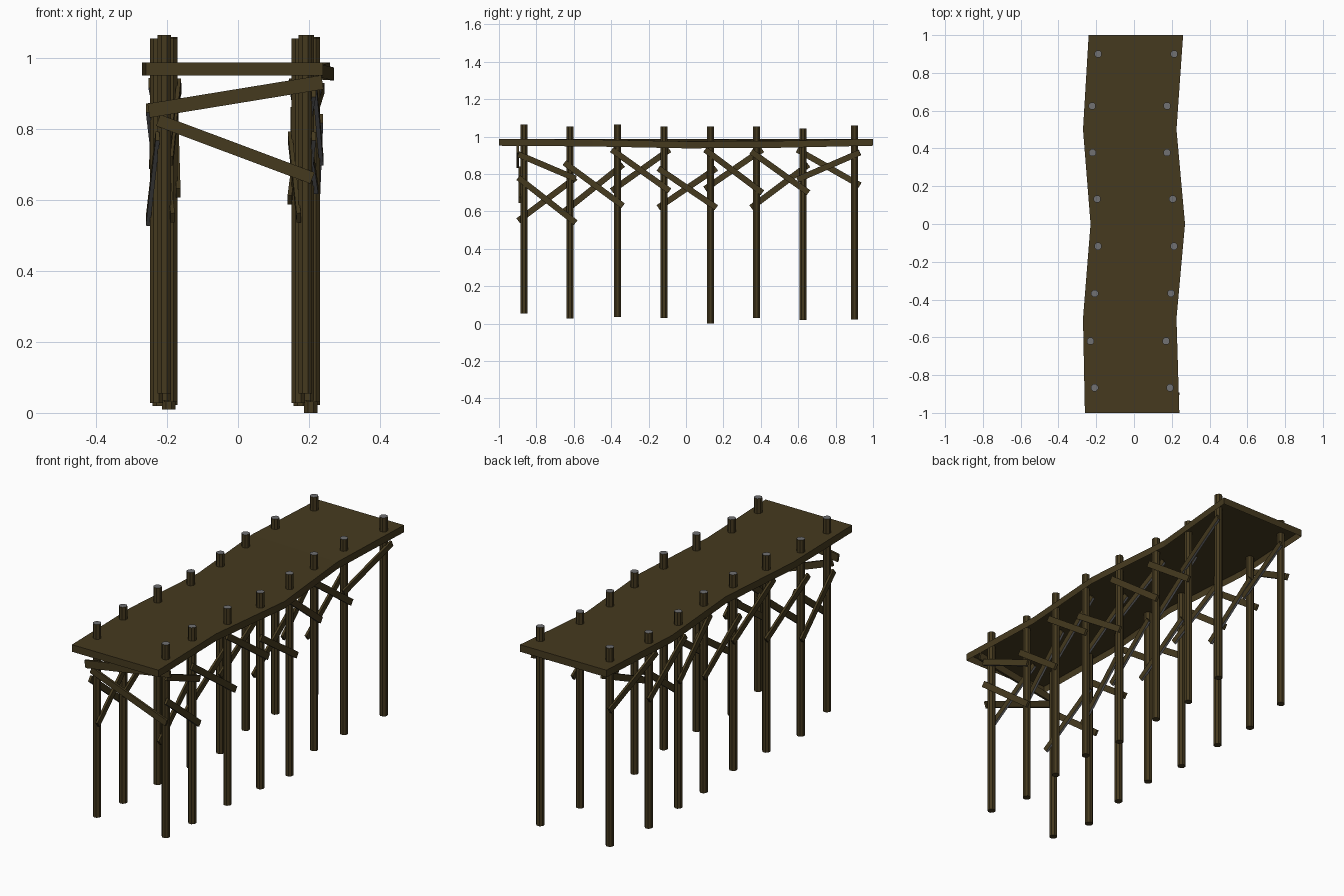
import bpy, bmesh, math
from mathutils import Vector, Matrix

if "Cube" in bpy.data.objects:
    bpy.data.objects.remove(bpy.data.objects["Cube"])


def material(name, rgb):
    m = bpy.data.materials.new(name)
    m.diffuse_color = (*rgb, 1)
    m.use_nodes = True
    m.node_tree.nodes["Principled BSDF"].inputs["Base Color"].default_value = m.diffuse_color
    return m


WOOD = material("dark_brown_wood", (0.060, 0.042, 0.0135))
GREY = material("weathered_grey_wood", (0.165, 0.165, 0.17))


def finish(bm, name, mats, rule=None):
    bm.normal_update()
    if rule:
        for f in bm.faces:
            f.material_index = rule(f)
    me = bpy.data.meshes.new(name)
    bm.to_mesh(me)
    bm.free()
    ob = bpy.data.objects.new(name, me)
    for m in mats:
        me.materials.append(m)
    bpy.context.collection.objects.link(ob)
    return ob


# Wavy deck, a top sheet with a rim, open underneath: (y, left x, right x, left z, right z)
def build_deck():
    stations = [(-1, -.26, .24, .988, .988), (-.5, -.27, .225, .988, .984),
                (0, -.23, .27, .988, .974), (.5, -.27, .225, .988, .977),
                (1, -.24, .26, .988, .988)]
    bm = bmesh.new()
    t = 0.037
    rings = [[bm.verts.new(p) for p in ((l, y, zl - t), (l, y, zl), (r, y, zr), (r, y, zr - t))]
             for y, l, r, zl, zr in stations]
    for a, b in zip(rings, rings[1:]):
        for i in range(3):
            bm.faces.new((a[i], a[i + 1], b[i + 1], b[i]))
    bm.faces.new(rings[0])
    bm.faces.new(rings[-1])
    bmesh.ops.recalc_face_normals(bm, faces=bm.faces)
    bm.normal_update()
    if sum(f.normal.z for f in bm.faces) < 0:
        bmesh.ops.reverse_faces(bm, faces=bm.faces)
    finish(bm, "deck", [WOOD])


# Round posts with grey cut tops
R = 0.0203


def build_post(name, x, y, z0, z1):
    bm = bmesh.new()
    bmesh.ops.create_cone(bm, cap_ends=True, segments=8, radius1=R, radius2=R, depth=z1 - z0,
                          matrix=Matrix.Translation((x, y, (z0 + z1) / 2))
                          @ Matrix.Rotation(math.pi / 8, 4, 'Z'))
    finish(bm, name, [WOOD, GREY], lambda f: 1 if f.normal.z > .9 else 0)


# Flat plank between two points, its thickness along the given normal
def build_plank(name, a, b, out, width=0.032, thick=0.012, worn=True):
    a, b = Vector(a), Vector(b)
    d = (b - a).normalized()
    n = (Vector(out) - d * d.dot(Vector(out))).normalized()
    w = d.cross(n)
    rot = Matrix((d, n, w)).transposed().to_4x4()
    bm = bmesh.new()
    bmesh.ops.create_cube(bm, size=1, matrix=Matrix.Translation((a + b) / 2) @ rot
                          @ Matrix.Diagonal(((b - a).length, thick, width, 1)))
    bmesh.ops.recalc_face_normals(bm, faces=bm.faces)
    # weathered grey underside
    finish(bm, name, [WOOD, GREY],
           lambda f: 1 if worn and f.normal.z < -.6 and abs(f.normal.dot(w)) > .9 else 0)


build_deck()

YS = [-.867, -.62, -.367, -.118, .132, .378, .625, .90]
LEFT = [-.208, -.23, -.208, -.19, -.195, -.22, -.222, -.19]
RIGHT = [.19, .17, .196, .212, .205, .175, .175, .212]
TOPS = [1.065, 1.055, 1.065, 1.055, 1.055, 1.055, 1.042, 1.06]
BOTTOMS = [.055, .028, .035, .03, .01, .03, .02, .022]
# Crossed braces per bay: falling start/end height, rising start/end height
BAYS = [(.78, .54, .55, .78), (.86, .63, .60, .85), (.93, .71, .71, .93), (.83, .62, .62, .83),
        (.93, .70, .72, .93), (.92, .70, .62, .85), (.93, .74, .77, .915)]

for side, xs, s in (("left", LEFT, -1), ("right", RIGHT, 1)):
    for i, (x, y) in enumerate(zip(xs, YS)):
        low = 0 if (s == 1 and i == 4) else BOTTOMS[i]
        build_post(f"{side}_post_{i + 1}", x, y, low, TOPS[i])

    def brace(name, i, z0, z1, offset):
        # runs slightly past the posts at both ends
        p, q = Vector((xs[i] + offset, YS[i], 0)), Vector((xs[i + 1] + offset, YS[i + 1], 0))
        e = (q - p).normalized() * 0.03
        p, q = p - e, q + e
        build_plank(name, (p.x, p.y, z0), (q.x, q.y, z1), (1, 0, 0))

    # falling braces outside the posts, rising braces inside; the last right bay has one only
    for i, (f0, f1, r0, r1) in enumerate(BAYS):
        single = s == 1 and i == 6
        if not single:
            brace(f"{side}_falling_brace_{i + 1}", i, f0, f1, s * (R + .001))
        brace(f"{side}_rising_brace_{i + 1}", i, r0, r1, (s if single else -s) * (R + .001))
    if s == 1:
        brace("right_upper_brace", 0, .905, .775, R + .001)

# Cross braces between the front pair of posts
build_plank("front_upper_cross_brace", (-.252, -.899, .852), (.238, -.899, .932), (0, 1, 0),
            width=.04, worn=False)
build_plank("front_lower_cross_brace", (-.225, -.889, .825), (.21, -.889, .662), (0, 1, 0),
            width=.034, worn=False)
